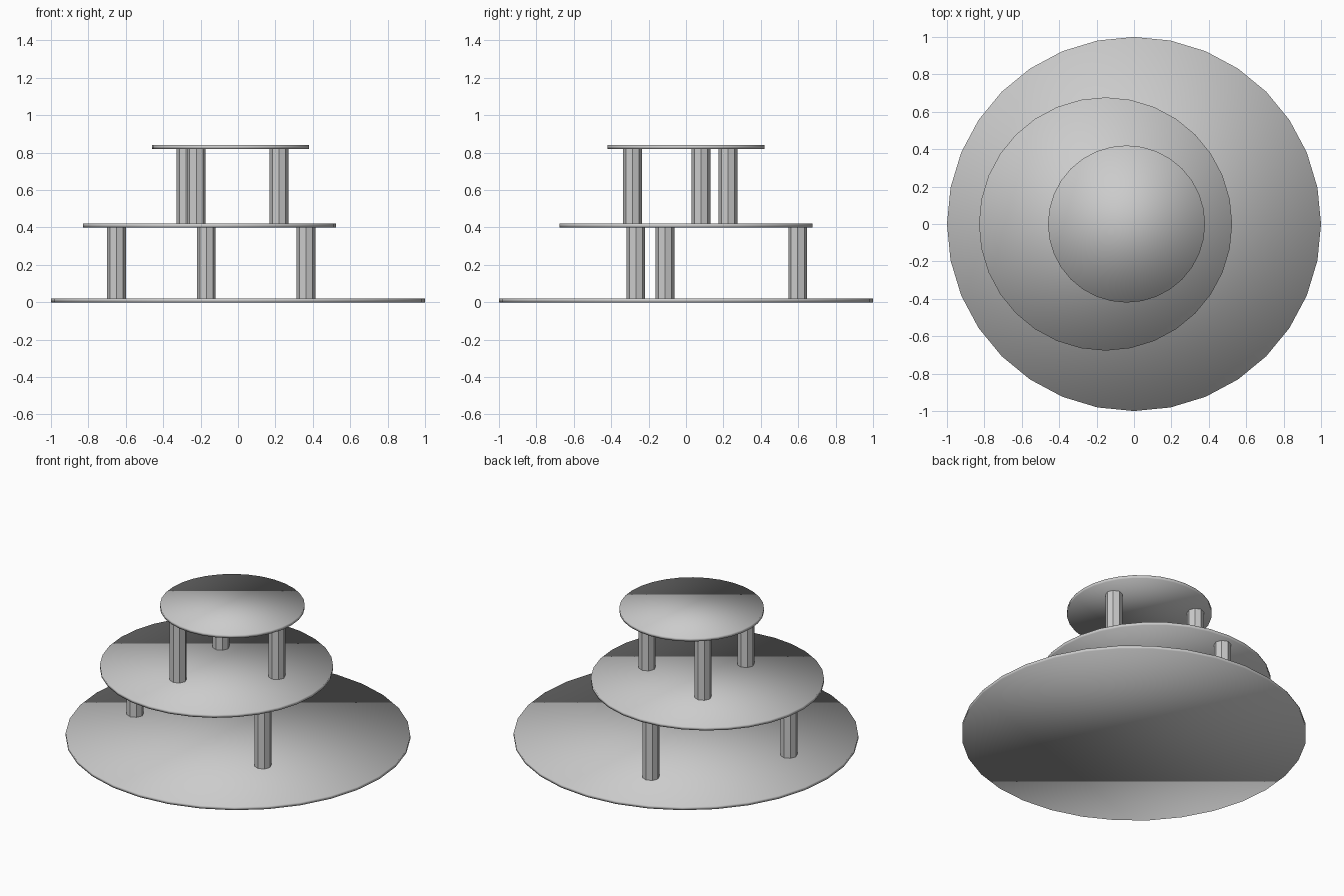
import bpy

if "Cube" in bpy.data.objects:
    bpy.data.objects.remove(bpy.data.objects["Cube"])


def cylinder(name, x, y, z0, z1, radius, sides, smooth=False):
    bpy.ops.mesh.primitive_cylinder_add(
        vertices=sides, radius=radius, depth=z1 - z0,
        location=(x, y, (z0 + z1) / 2))
    obj = bpy.context.object
    obj.name = name
    if smooth:
        bpy.ops.object.shade_smooth()
    return obj


# Three thin round tiers, fully smooth shaded
tiers = [
    ("bottom_tier", 0.0, 0.0, 0.0, 1.0),
    ("middle_tier", -0.152, 0.0, 0.40, 0.677),
    ("top_tier", -0.04, 0.0, 0.82, 0.42),
]
for name, x, y, z, radius in tiers:
    cylinder(name, x, y, z, z + 0.02, radius, 32, smooth=True)

# Octagonal pillars, irregularly placed, spanning between the tiers
lower = [(-0.65, -0.112), (-0.169, 0.597), (0.364, -0.268)]
upper = [(-0.223, -0.286), (0.219, 0.08), (-0.278, 0.225)]
for label, spots, z0, z1 in (("lower", lower, 0.02, 0.40),
                             ("upper", upper, 0.42, 0.82)):
    for i, (x, y) in enumerate(spots, 1):
        cylinder(f"{label}_pillar_{i}", x, y, z0, z1, 0.05, 8)
